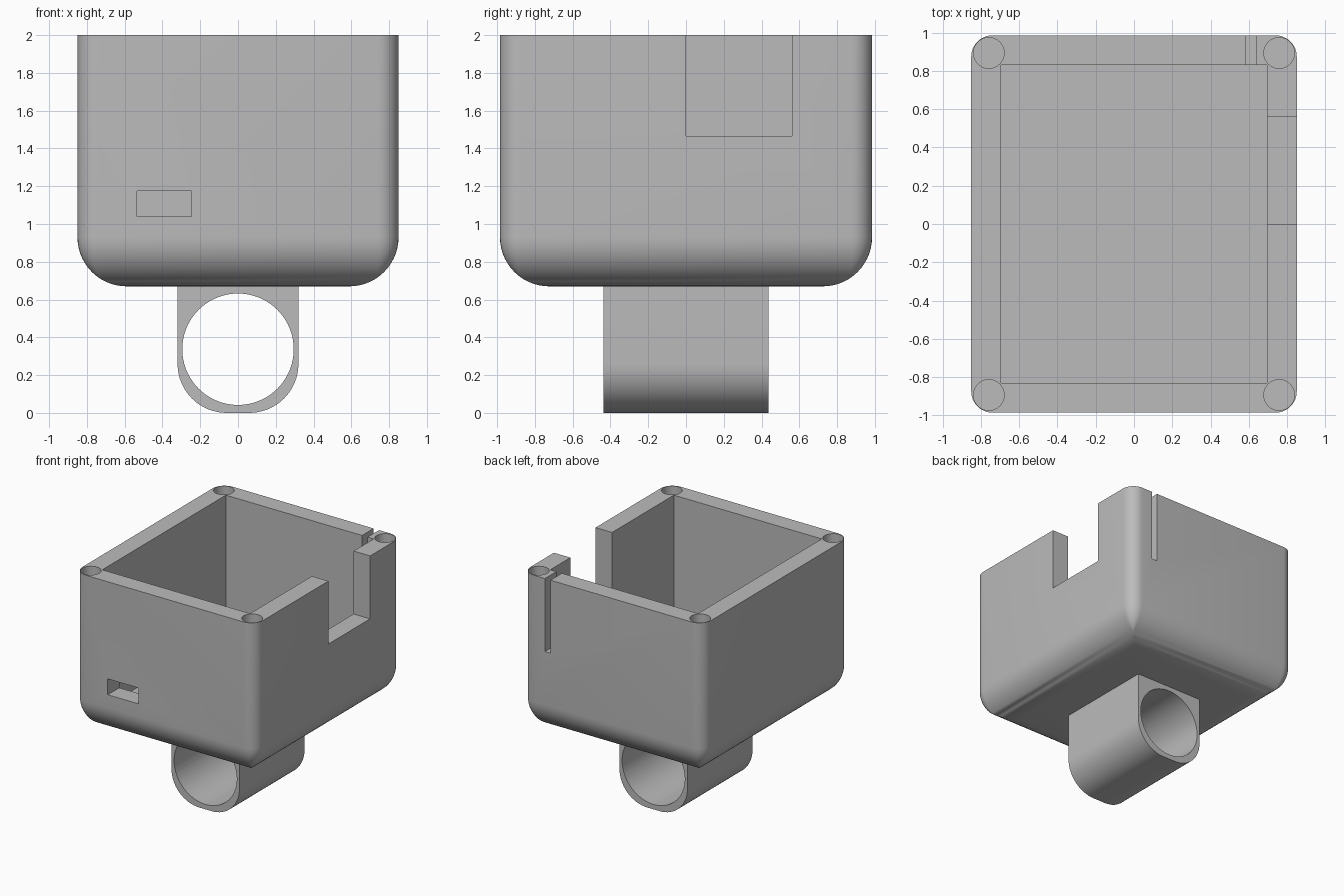
import bpy, bmesh, math
from mathutils import Matrix, Vector

default = bpy.data.objects.get("Cube")
if default:
    bpy.data.objects.remove(default, do_unlink=True)

# One plain grey plastic
grey = bpy.data.materials.new("grey_plastic")
grey.use_nodes = True
colour = (0.5, 0.5, 0.5, 1)
grey.diffuse_color = colour
grey.node_tree.nodes["Principled BSDF"].inputs["Base Color"].default_value = colour

HX, HY = 0.85, 0.985           # half sizes of the box
BOTTOM, TOP = 0.67, 2.0
CORNER, FILLET = 0.11, 0.26    # upright corner radius, bottom edge radius
WALL = 0.155


def finish(bm, name):
    bmesh.ops.remove_doubles(bm, verts=bm.verts, dist=1e-5)
    bmesh.ops.recalc_face_normals(bm, faces=bm.faces)
    mesh = bpy.data.meshes.new(name)
    bm.to_mesh(mesh)
    bm.free()
    mesh.materials.append(grey)
    obj = bpy.data.objects.new(name, mesh)
    bpy.context.collection.objects.link(obj)
    return obj


def block(name, low, high):
    low, high = Vector(low), Vector(high)
    bm = bmesh.new()
    bmesh.ops.create_cube(bm, size=1, matrix=Matrix.Translation((low + high) / 2)
                          @ Matrix.Diagonal((*(high - low), 1)))
    return finish(bm, name)


def cylinder(name, centre, radius, length, tilt=0, sides=48):
    bm = bmesh.new()
    bmesh.ops.create_cone(bm, cap_ends=True, segments=sides, radius1=radius, radius2=radius,
                          depth=length, matrix=Matrix.Translation(centre)
                          @ Matrix.Rotation(tilt, 4, "X"))
    return finish(bm, name)


def activate(obj):
    bpy.ops.object.select_all(action="DESELECT")
    obj.select_set(True)
    bpy.context.view_layer.objects.active = obj


def cut(obj, cutters):
    activate(obj)
    for cutter in cutters:
        cutter.hide_render = True
        mod = obj.modifiers.new("cut", "BOOLEAN")
        mod.operation, mod.solver, mod.object = "DIFFERENCE", "EXACT", cutter
        bpy.ops.object.modifier_apply(modifier=mod.name)
        bpy.data.objects.remove(cutter, do_unlink=True)


def smooth(obj):
    activate(obj)
    bpy.ops.object.shade_smooth_by_angle(angle=math.radians(30))


def rounded_ring(bm, inset, z, steps=8):
    """Rounded rectangle moved inwards; corners turn square once the radius is used up."""
    radius = max(CORNER - inset, 0)
    cx, cy = HX - inset - radius, HY - inset - radius
    ring = []
    for i, (sx, sy) in enumerate(((1, 1), (-1, 1), (-1, -1), (1, -1))):
        for k in range(steps + 1):
            a = math.pi / 2 * (i + k / steps)
            ring.append(bm.verts.new((sx * cx + radius * math.cos(a),
                                      sy * cy + radius * math.sin(a), z)))
    return ring


# Box shell: stacked rings with a rounded bottom edge
bm = bmesh.new()
rings = []
for k in range(15):
    a = math.pi / 2 * k / 14
    rings.append(rounded_ring(bm, FILLET * (1 - math.sin(a)),
                              BOTTOM + FILLET * (1 - math.cos(a))))
rings.append(rounded_ring(bm, 0, TOP))
for lower, upper in zip(rings, rings[1:]):
    for i in range(len(lower)):
        j = (i + 1) % len(lower)
        bm.faces.new((lower[i], lower[j], upper[j], upper[i]))
bm.faces.new(rings[-1])
c = [bm.verts.new((sx * (HX - FILLET), sy * (HY - FILLET), BOTTOM))
     for sx, sy in ((1, 1), (-1, 1), (-1, -1), (1, -1))]
bm.faces.new(c)
box = finish(bm, "box_body")

# Cavity, side notch, back slit, front port and corner screw holes
cutters = [
    block("cavity", (WALL - HX, WALL - HY, BOTTOM + 0.15), (HX - WALL, HY - WALL, 2.2)),
    block("side_notch", (0.6, 0, 1.465), (1, 0.56, 2.2)),
    block("back_slit", (0.585, 0.75, 1.38), (0.637, 1.1, 2.2)),
    block("front_port", (-0.535, -1.1, 1.04), (-0.245, -0.75, 1.175)),
]
for sx in (-1, 1):
    for sy in (-1, 1):
        cutters.append(cylinder("screw_hole", (sx * 0.758, sy * 0.893, 1.8), 0.08, 0.6))
cut(box, cutters)
smooth(box)

# Tube mount under the box: U-shaped profile pushed along y, with a round bore
half, radius, depth = 0.32, 0.26, 0.437
profile = [(half, BOTTOM + 0.03), (-half, BOTTOM + 0.03)]
for start, cx in ((math.pi, radius - half), (1.5 * math.pi, half - radius)):
    for k in range(17):
        a = start + math.pi / 2 * k / 16
        profile.append((cx + radius * math.cos(a), radius + radius * math.sin(a)))
bm = bmesh.new()
face = bm.faces.new([bm.verts.new((x, -depth, z)) for x, z in profile])
pushed = bmesh.ops.extrude_face_region(bm, geom=[face])["geom"]
bmesh.ops.translate(bm, vec=(0, 2 * depth, 0),
                    verts=[g for g in pushed if isinstance(g, bmesh.types.BMVert)])
mount = finish(bm, "tube_mount")
cut(mount, [cylinder("bore", (0, 0, 0.337), 0.295, 1.2, math.pi / 2, 72)])
smooth(mount)
